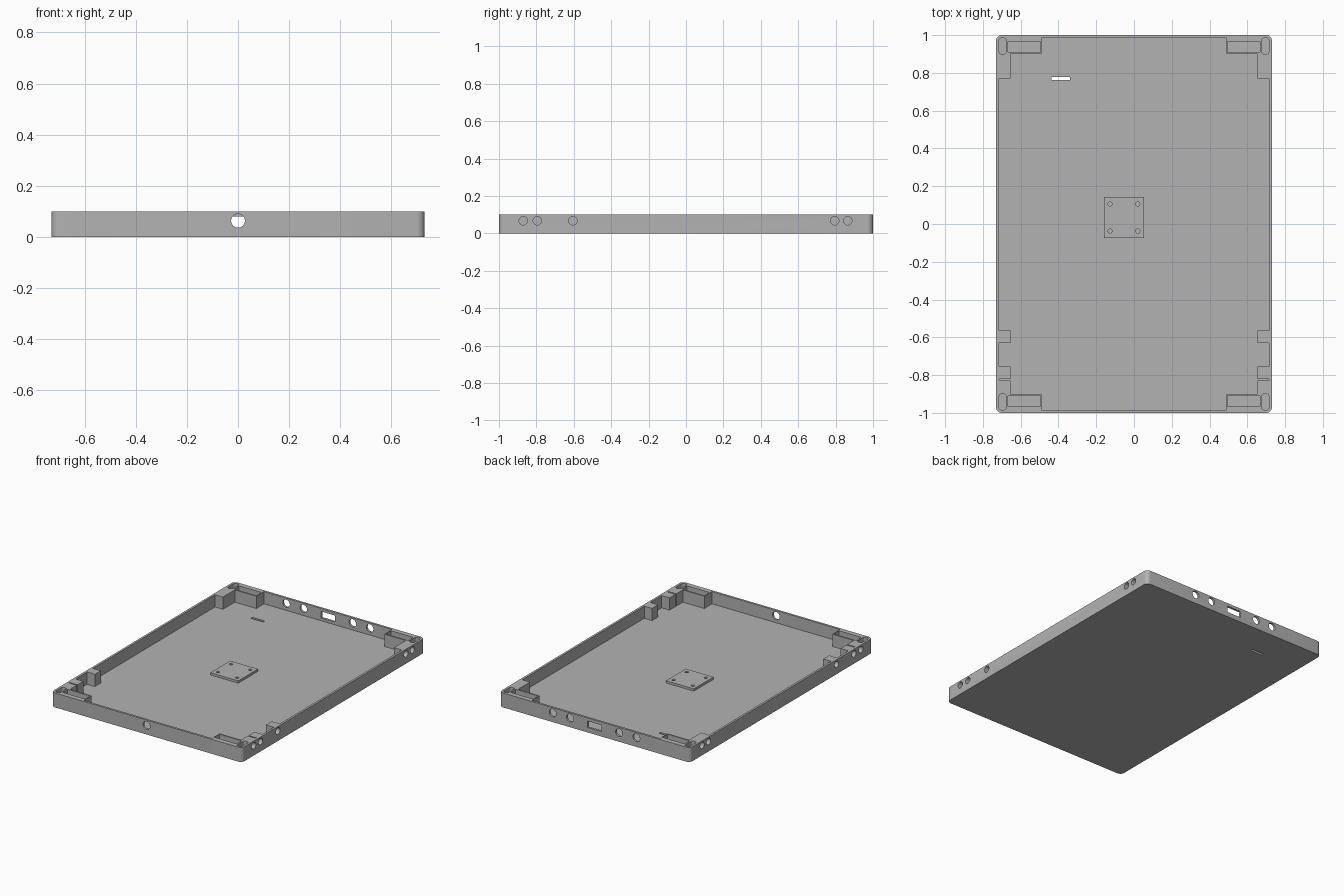
import bpy, bmesh, math
from mathutils import Matrix, Vector

if "Cube" in bpy.data.objects:
    bpy.data.objects.remove(bpy.data.objects["Cube"])

grey = bpy.data.materials.new("grey_plastic")
grey.use_nodes = True
colour = (0.45, 0.45, 0.45, 1)
grey.diffuse_color = colour
grey.node_tree.nodes["Principled BSDF"].inputs["Base Color"].default_value = colour

HALF_X, HALF_Y, HEIGHT = 0.73, 1.0, 0.10
WALL, FLOOR = 0.015, 0.015


def prism(bm, points, z0, z1):
    """Extrude a flat counter-clockwise outline from z0 to z1."""
    low = [bm.verts.new((x, y, z0)) for x, y in points]
    high = [bm.verts.new((x, y, z1)) for x, y in points]
    bm.faces.new(low[::-1])
    bm.faces.new(high)
    for i in range(len(low)):
        j = (i + 1) % len(low)
        bm.faces.new((low[i], low[j], high[j], high[i]))


def rect(x0, x1, y0, y1, radius=0.0, steps=6):
    """Outline of a rectangle, with rounded corners if radius is given."""
    x0, x1, y0, y1 = min(x0, x1), max(x0, x1), min(y0, y1), max(y0, y1)
    if not radius:
        return [(x0, y0), (x1, y0), (x1, y1), (x0, y1)]
    centres = [(x1 - radius, y1 - radius), (x0 + radius, y1 - radius),
               (x0 + radius, y0 + radius), (x1 - radius, y0 + radius)]
    points = []
    for quarter, (cx, cy) in enumerate(centres):
        for s in range(steps + 1):
            a = (quarter + s / steps) * math.pi / 2
            points.append((cx + radius * math.cos(a), cy + radius * math.sin(a)))
    return points


def drill(bm, centre, radius, depth, axis, sides=32):
    """Add a cylinder centred on a point, along an axis."""
    turn = Vector((0, 0, 1)).rotation_difference(Vector(axis)).to_matrix().to_4x4()
    bmesh.ops.create_cone(bm, cap_ends=True, segments=sides, radius1=radius,
                          radius2=radius, depth=depth,
                          matrix=Matrix.Translation(centre) @ turn)


def make(name, bm):
    bmesh.ops.recalc_face_normals(bm, faces=bm.faces)
    mesh = bpy.data.meshes.new(name)
    bm.to_mesh(mesh)
    bm.free()
    mesh.materials.append(grey)
    obj = bpy.data.objects.new(name, mesh)
    bpy.context.collection.objects.link(obj)
    return obj


def cut(obj, bm):
    """Subtract the cutter geometry from the object."""
    cutter = make("cutter", bm)
    cutter.hide_render = True
    mod = obj.modifiers.new("cut", 'BOOLEAN')
    mod.operation, mod.solver, mod.object = 'DIFFERENCE', 'EXACT', cutter
    bpy.context.view_layer.objects.active = obj
    bpy.ops.object.modifier_apply(modifier=mod.name)
    bpy.data.objects.remove(cutter)


def smooth(obj):
    bpy.ops.object.select_all(action='DESELECT')
    obj.select_set(True)
    bpy.context.view_layer.objects.active = obj
    bpy.ops.object.shade_smooth_by_angle(angle=math.radians(30))


# Tray: rounded slab
bm = bmesh.new()
prism(bm, rect(-HALF_X, HALF_X, -HALF_Y, HALF_Y, 0.03), 0, HEIGHT)
tray = make("tray", bm)

# Cavity, leaving the corner blocks and side blocks standing
ix, iy, bx = HALF_X - WALL, HALF_Y - WALL, 0.655
side = [(0.49, -iy), (0.49, -0.9), (bx, -0.9), (bx, -0.755), (ix, -0.755),
        (ix, -0.63), (bx, -0.63), (bx, -0.565), (ix, -0.565),
        (ix, 0.77), (bx, 0.77), (bx, 0.9), (0.49, 0.9), (0.49, iy)]
bm = bmesh.new()
prism(bm, side + [(-x, y) for x, y in reversed(side)], FLOOR, 0.2)
cut(tray, bm)

bm = bmesh.new()
for sx in (-1, 1):
    # Pockets in the corner blocks
    for sy in (-1, 1):
        prism(bm, rect(sx * 0.677, sx * 0.714, sy * 0.9, sy * 0.984, 0.012), 0.04, 0.2)
        prism(bm, rect(sx * 0.495, sx * 0.667, sy * 0.91, sy * 0.965), 0.04, 0.2)
    # Thin slit in the front side blocks
    prism(bm, rect(sx * 0.64, sx * ix, -0.829, -0.82), FLOOR + 0.005, 0.2)
    # Side button holes
    for y in (-0.87, -0.795, -0.605, 0.795, 0.865):
        drill(bm, (sx * 0.74, y, 0.068), 0.0225, 0.1, (1, 0, 0))
    # Back round ports
    for x in (0.188, 0.32):
        drill(bm, (sx * x, HALF_Y, 0.063), 0.027, 0.06, (0, 1, 0))
# Front round port, back slot port and floor slot
drill(bm, (0, -HALF_Y, 0.063), 0.027, 0.06, (0, 1, 0))
prism(bm, rect(-0.054, 0.054, 0.95, 1.05), 0.034, 0.079)
prism(bm, rect(-0.437, -0.34, 0.762, 0.779), -0.05, 0.05)
cut(tray, bm)
smooth(tray)

# Mounting plate with four screw holes
bm = bmesh.new()
prism(bm, rect(-0.16, 0.053, -0.073, 0.143), FLOOR - 0.005, 0.031)
plate = make("mounting_plate", bm)
bm = bmesh.new()
for x in (-0.127, 0.02):
    for y in (-0.037, 0.106):
        drill(bm, (x, y, 0.03), 0.011, 0.1, (0, 0, 1), 20)
cut(plate, bm)
smooth(plate)
